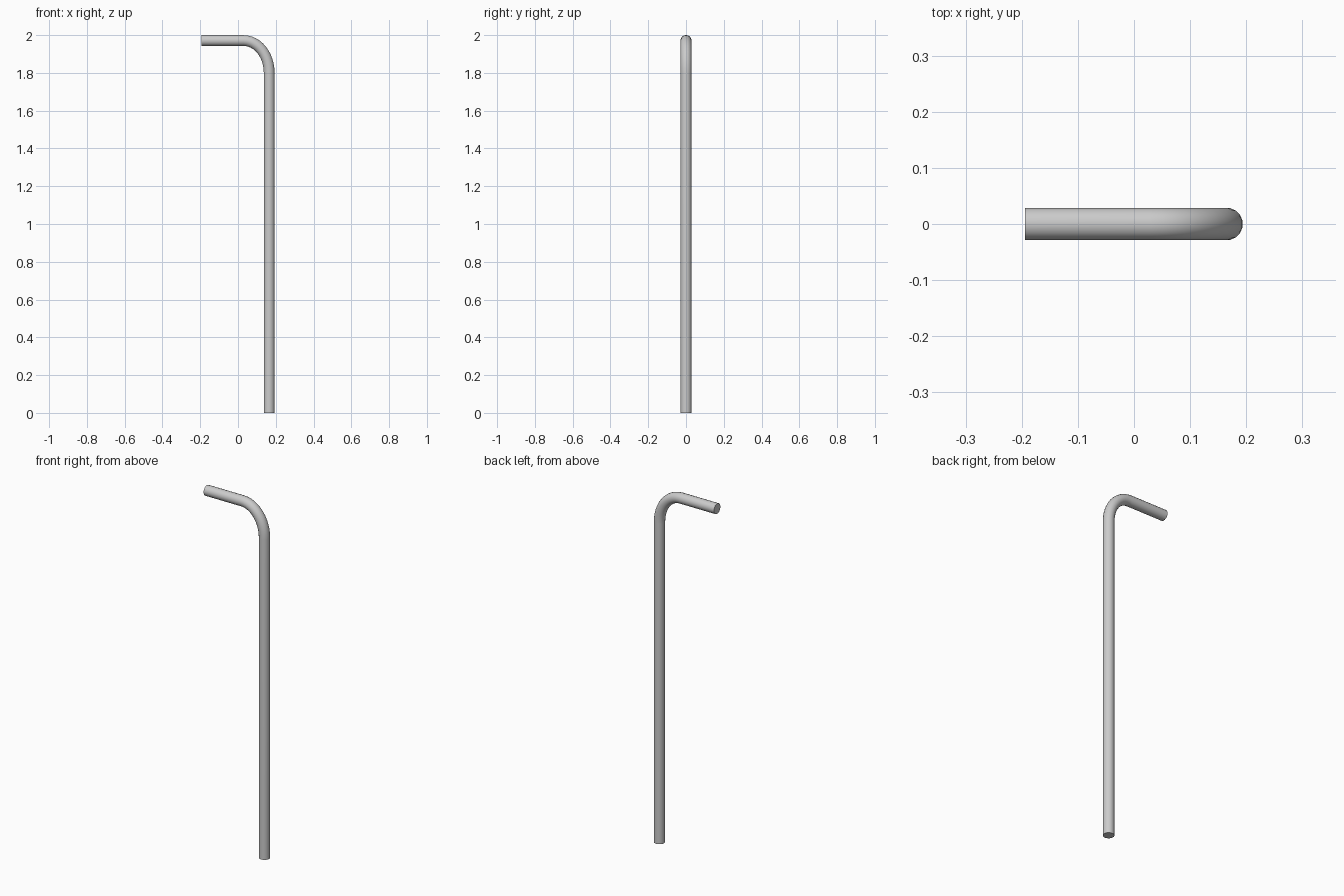
import bpy, bmesh
from math import sin, cos, pi
from mathutils import Vector

if "Cube" in bpy.data.objects:
    bpy.data.objects.remove(bpy.data.objects["Cube"])

R, SIDES, BEND_STEPS = 0.029, 16, 12
X_POST, Z_ARM = 0.165, 2 - R      # centre lines of post and arm
BX, BZ = 0.135, 0.17              # bend extents

# centre line: post, quarter bend, arm
path = [(Vector((X_POST, 0, 0)), Vector((0, 0, 1)))]
for i in range(BEND_STEPS + 1):
    a = pi / 2 * i / BEND_STEPS
    path.append((Vector((X_POST - BX + BX * cos(a), 0, Z_ARM - BZ + BZ * sin(a))),
                 Vector((-BX * sin(a), 0, BZ * cos(a))).normalized()))
path.append((Vector((-0.194, 0, Z_ARM)), Vector((-1, 0, 0))))

# sweep a round section along the centre line
bm = bmesh.new()
side = Vector((0, 1, 0))
rings = []
for p, t in path:
    out = side.cross(t)
    angles = [2 * pi * (k + 0.5) / SIDES for k in range(SIDES)]
    rings.append([bm.verts.new(p + R * (out * cos(a) + side * sin(a))) for a in angles])
for r0, r1 in zip(rings, rings[1:]):
    for k in range(SIDES):
        n = (k + 1) % SIDES
        bm.faces.new((r0[k], r0[n], r1[n], r1[k]))

# flat end caps
bm.faces.new(rings[0])
bm.faces.new(rings[-1])
bmesh.ops.recalc_face_normals(bm, faces=bm.faces)

mesh = bpy.data.meshes.new("bent_pipe")
bm.to_mesh(mesh)
bm.free()
pipe = bpy.data.objects.new("bent_pipe", mesh)
bpy.context.collection.objects.link(pipe)
bpy.context.view_layer.objects.active = pipe
pipe.select_set(True)
bpy.ops.object.shade_smooth_by_angle(angle=pi / 5)
